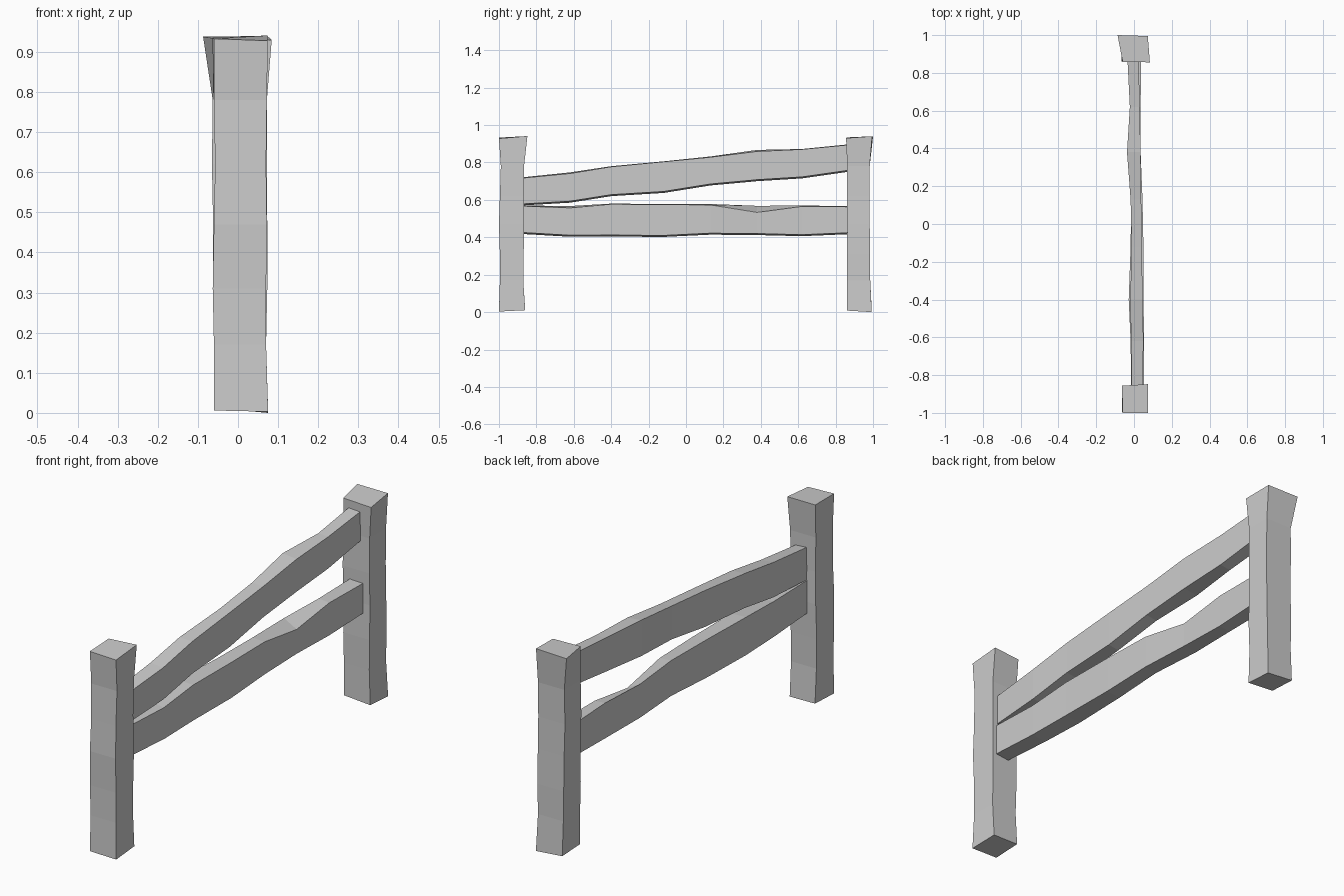
import bpy, bmesh


def loft(name, rings):
    """Join a list of four-corner rings into a closed, flat-faced beam."""
    bm = bmesh.new()
    loops = [[bm.verts.new(p) for p in ring] for ring in rings]
    for a, b in zip(loops, loops[1:]):
        for i in range(4):
            j = (i + 1) % 4
            bm.faces.new((a[i], a[j], b[j], b[i]))
    bm.faces.new(loops[0])
    bm.faces.new(loops[-1])
    bmesh.ops.recalc_face_normals(bm, faces=bm.faces)
    mesh = bpy.data.meshes.new(name)
    bm.to_mesh(mesh)
    bm.free()
    obj = bpy.data.objects.new(name, mesh)
    bpy.context.collection.objects.link(obj)


def rect(x0, x1, y0, y1, z):
    return [(x0, y0, z), (x1, y0, z), (x1, y1, z), (x0, y1, z)]


# Front post: sections by height
front = [(-.06, .07, -.995, -.87, .17), (-.063, .07, -.995, -.868, .31),
         (-.06, .072, -1, -.865, .47), (-.057, .07, -.995, -.868, .62),
         (-.06, .072, -.99, -.866, .78)]
loft("front_post",
     [[(-.06, -1, .006), (.075, -1, .003), (.07, -.86, .01), (-.06, -.86, .012)]]
     + [rect(*s) for s in front]
     + [[(-.06, -1, .933), (.074, -1, .928), (.074, -.848, .941), (-.064, -.856, .936)]])

# Back post, with flared top
back = [(-.06, .07, .862, .985, .17), (-.062, .073, .86, .985, .31),
        (-.062, .073, .863, .982, .47), (-.065, .072, .86, .98, .62),
        (-.063, .072, .862, .982, .78)]
loft("back_post",
     [[(-.06, .862, .018), (.075, .862, .008), (.075, .993, 0), (-.06, .993, .012)]]
     + [rect(*s) for s in back]
     + [[(-.06, .858, .934), (.084, .856, .93), (.073, .995, .94), (-.087, 1, .938)]])

# Rails: y, left x, right x, bottom z, top z, lowered amount of right top edge
upper = [(-.88, -.012, .045, .57, .72, .004), (-.62, -.015, .05, .585, .747, .006),
         (-.4, -.02, .045, .62, .78, .003), (-.12, -.012, .042, .637, .806, .002),
         (.13, -.018, .038, .677, .832, .004), (.38, -.037, .035, .7, .867, .008),
         (.62, -.022, .03, .715, .872, .002), (.88, -.035, .025, .752, .898, .003)]
lower = [(-.88, -.015, .052, .418, .57, .003), (-.62, -.018, .054, .403, .567, .01),
         (-.4, -.028, .05, .404, .58, .003), (-.12, -.018, .05, .402, .578, .003),
         (.13, -.015, .045, .414, .578, .005), (.38, -.03, .035, .412, .568, .035),
         (.62, -.02, .035, .406, .57, .005), (.88, -.03, .038, .417, .566, .003)]
for name, stations in (("upper_rail", upper), ("lower_rail", lower)):
    loft(name, [[(x0, y, z0), (x1, y, z0 + .008), (x1, y, z1 - d), (x0, y, z1)]
                for y, x0, x1, z0, z1, d in stations])
